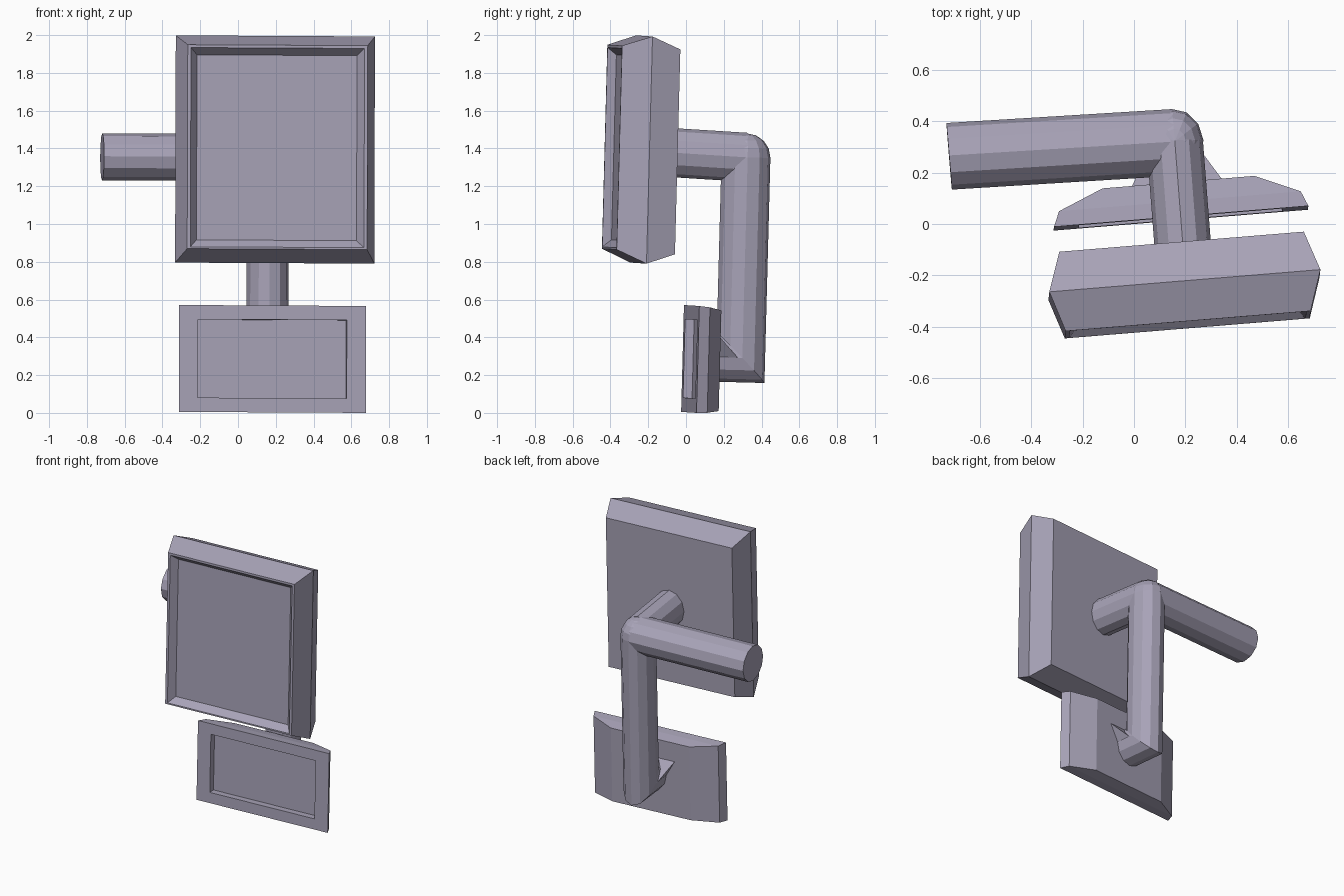
import bpy, bmesh, math
from mathutils import Vector, Matrix

if "Cube" in bpy.data.objects:
    bpy.data.objects.remove(bpy.data.objects["Cube"])

# The whole assembly is slightly turned and leaned about (0, 0, 1)
PIVOT = Matrix.Translation((0, 0, 1))
LEAN = (PIVOT @ Matrix.Rotation(math.radians(4.7), 4, 'Z')
        @ Matrix.Rotation(math.radians(-1.5), 4, 'X')
        @ Matrix.Rotation(math.radians(0.3), 4, 'Y') @ PIVOT.inverted())

PAINT = bpy.data.materials.new("violet_grey")
PAINT.diffuse_color = (0.39, 0.365, 0.475, 1)
PAINT.use_nodes = True
PAINT.node_tree.nodes["Principled BSDF"].inputs["Base Color"].default_value = PAINT.diffuse_color


def finish(name, bm):
    bmesh.ops.recalc_face_normals(bm, faces=bm.faces[:])
    bm.transform(LEAN)
    mesh = bpy.data.meshes.new(name)
    bm.to_mesh(mesh)
    bm.free()
    mesh.materials.append(PAINT)
    obj = bpy.data.objects.new(name, mesh)
    bpy.context.collection.objects.link(obj)
    return obj


def loft(name, loops):
    """Bridge a series of equal-length point loops and cap both ends."""
    bm = bmesh.new()
    rings = [[bm.verts.new(p) for p in loop] for loop in loops]
    n = len(rings[0])
    for a, b in zip(rings, rings[1:]):
        for i in range(n):
            j = (i + 1) % n
            bm.faces.new((a[i], a[j], b[j], b[i]))
    bm.faces.new(rings[0])
    bm.faces.new(rings[-1])
    return finish(name, bm)


def rect(x0, x1, z0, z1, y):
    return [(x0, y, z0), (x1, y, z0), (x1, y, z1), (x0, y, z1)]


def tube(name, path, u, v, sides=12):
    """Oval tube along a polyline with mitred corners; u, v are half axes."""
    path = [Vector(p) for p in path]
    u, v = Vector(u), Vector(v)
    dirs = [(b - a).normalized() for a, b in zip(path, path[1:])]
    angles = [math.tau * i / sides for i in range(sides)]
    loops = [[path[0] + u * math.cos(t) + v * math.sin(t) for t in angles]]
    for i, d in enumerate(dirs):
        normal = d + dirs[i + 1] if i + 1 < len(dirs) else d
        loops.append([p + d * ((path[i + 1] - p).dot(normal) / d.dot(normal))
                      for p in loops[-1]])
    return loft(name, loops)


# Upper housing with tapered sides, narrow rim and recessed panel
CX = 0.174
loft("display_housing", [
    rect(CX - w, CX + w, z0, z1, y) for w, z0, z1, y in (
        (0.477, 0.84, 1.925, -0.108),
        (0.529, 0.787, 1.99, -0.262),
        (0.478, 0.857, 1.937, -0.418),
        (0.461, 0.867, 1.922, -0.418),
        (0.425, 0.905, 1.885, -0.373))])

# Lower plate with angled back and recessed front
loft("lower_plate", [
    rect(-0.108, 0.485, 0.016, 0.549, 0.16),
    rect(-0.284, 0.659, 0.006, 0.564, 0.085),
    rect(-0.309, 0.684, 0.004, 0.57, 0.026),
    rect(-0.21, 0.582, 0.08, 0.495, 0.026),
    rect(-0.21, 0.582, 0.08, 0.495, 0.074)])

# Post with mitred foot, and two arms from the top joint
JOINT = (0.182, 0.294, 1.362)
tube("post", [(0.182, 0.13, 0.3), (0.182, 0.294, 0.3), JOINT],
     (0.112, 0, 0), (0, 0, 0.13))
tube("side_arm", [(-0.697, 0.312, 1.36), JOINT], (0, 0.13, 0), (0, 0, 0.125))
tube("display_arm", [(0.18, -0.14, 1.378), JOINT], (0.11, 0, 0), (0, 0, 0.13))

# Rounded elbow where the tubes meet
bm = bmesh.new()
bmesh.ops.create_uvsphere(bm, u_segments=12, v_segments=8, radius=1)
bm.transform(Matrix.Translation(JOINT) @ Matrix.Diagonal((0.112, 0.13, 0.127, 1)))
finish("elbow", bm)

# Small pointed gussets on both sides of the foot
for side, label in ((1, "right"), (-1, "left")):
    bm = bmesh.new()
    for x, y, z in ((0.18, 0.155, 0.42), (0.02, 0.155, 0.42),
                    (0.105, 0.28, 0.29), (0.105, 0.155, 0.29)):
        bm.verts.new((0.182 + side * x, y, z))
    bmesh.ops.convex_hull(bm, input=bm.verts[:])
    finish("foot_gusset_" + label, bm)
